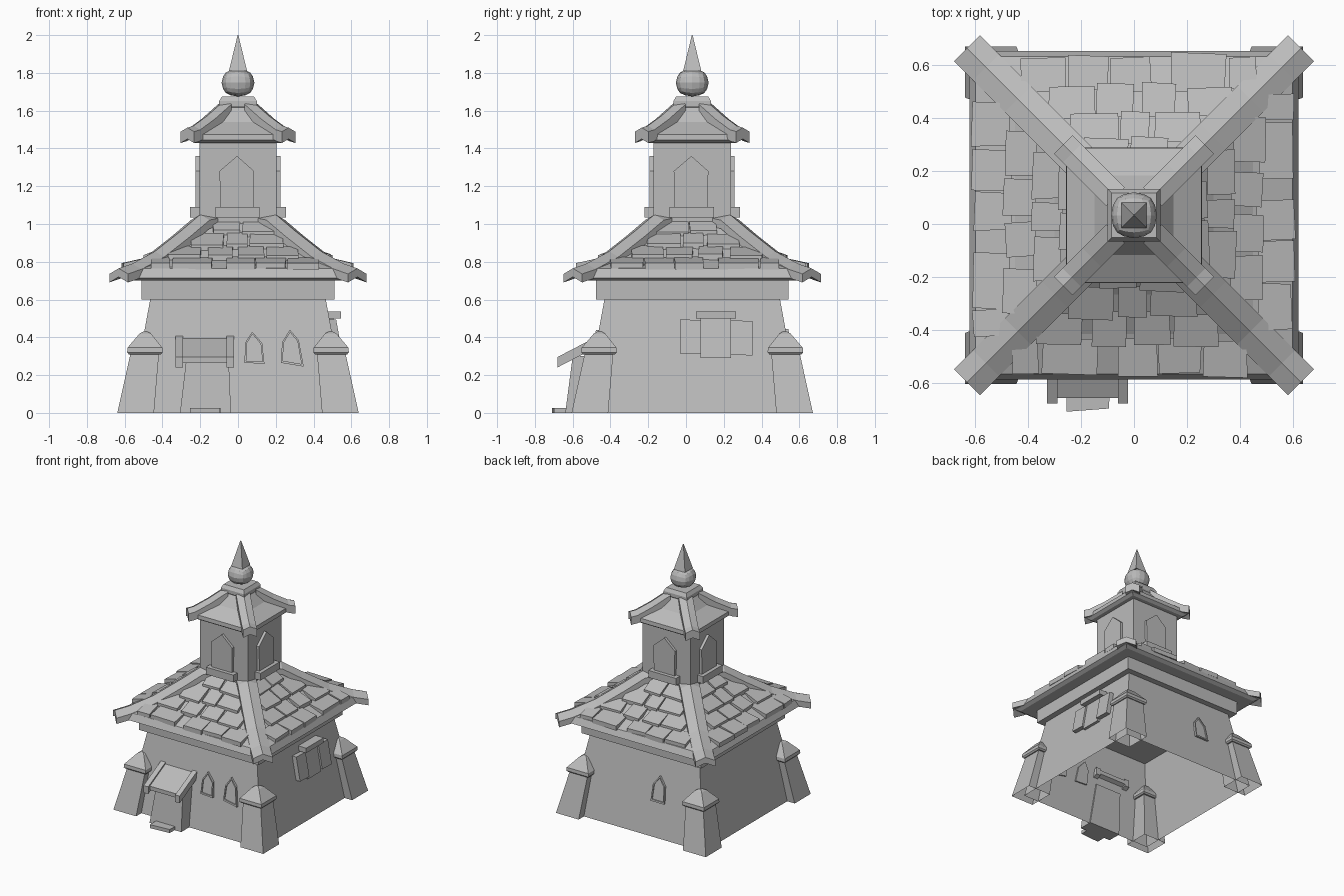
import bpy, bmesh, math, random
from mathutils import Vector

if "Cube" in bpy.data.objects:
    bpy.data.objects.remove(bpy.data.objects["Cube"])

random.seed(4)
CY = 0.033  # building axis in y
stone = bpy.data.materials.new("grey stone")
stone.diffuse_color = (0.5, 0.5, 0.5, 1)
stone.use_nodes = True
stone.node_tree.nodes["Principled BSDF"].inputs["Base Color"].default_value = stone.diffuse_color


def finish(name, bm):
    bmesh.ops.recalc_face_normals(bm, faces=bm.faces)
    me = bpy.data.meshes.new(name)
    bm.to_mesh(me)
    bm.free()
    me.materials.append(stone)
    ob = bpy.data.objects.new(name, me)
    bpy.context.collection.objects.link(ob)
    return ob


def loft(bm, rings, cap0=True, cap1=True):
    """Skin a list of closed point loops."""
    loops = [[bm.verts.new(p) for p in r] for r in rings]
    n = len(loops[0])
    for a, b in zip(loops, loops[1:]):
        for i in range(n):
            j = (i + 1) % n
            bm.faces.new((a[i], a[j], b[j], b[i]))
    if cap0:
        bm.faces.new(loops[0][::-1])
    if cap1:
        bm.faces.new(loops[-1])


def square(h, z, cx=0, cy=CY):
    return [(cx - h, cy - h, z), (cx + h, cy - h, z), (cx + h, cy + h, z), (cx - h, cy + h, z)]


def stack(name, profile, cap0=True, cap1=True):
    bm = bmesh.new()
    loft(bm, [square(h, z) for h, z in profile], cap0, cap1)
    return finish(name, bm)


def side(k, u, d, z):
    """Point at u along side k, d out from the axis (0 front, 1 right, 2 back, 3 left)."""
    a = k * math.pi / 2
    c, s = math.cos(a), math.sin(a)
    return (u * c + d * s, u * s - d * c + CY, z)


def plate(bm, k, outline, back, front):
    """Extrude a (u, z) outline between two depths, given as functions of z."""
    loft(bm, [[side(k, u, f(z), z) for u, z in outline] for f in (back, front)])


def box(bm, k, u0, u1, d0, d1, z0, z1):
    plate(bm, k, [(u0, z0), (u1, z0), (u1, z1), (u0, z1)], lambda z: d0, lambda z: d1)


def wall_d(z):
    return 0.575 - 0.183 * z


def interp(profile, h):
    for (h0, z0), (h1, z1) in zip(profile, profile[1:]):
        if h0 >= h >= h1:
            return z0 + (z1 - z0) * (h0 - h) / (h0 - h1)
    return profile[-1][1]


# walls, open at the ground, and the band under the eaves
stack("walls", [(0.575, 0), (0.465, 0.6)], cap0=False)
stack("wall_band", [(0.51, 0.6), (0.51, 0.71)])

# main roof
slope = [(0.60, 0.765), (0.45, 0.825), (0.30, 0.92), (0.19, 1.015)]
stack("main_roof", [(0.595, 0.70), (0.622, 0.715)] + slope)

# tower, its roof and the finial
stack("tower", [(0.205, 0.95), (0.205, 1.46)])
stack("tower_roof", [(0.235, 1.43), (0.257, 1.445), (0.255, 1.475), (0.15, 1.54), (0.085, 1.63)])
stack("collar", [(0.09, 1.61), (0.1, 1.625), (0.1, 1.65), (0.085, 1.675)])
stack("spike", [(0.048, 1.81), (0.002, 2.0)])

bm = bmesh.new()
bmesh.ops.create_cube(bm, size=2)
bmesh.ops.subdivide_edges(bm, edges=bm.edges[:], cuts=3, use_grid_fill=True)
for v in bm.verts:
    p = v.co.normalized().lerp(v.co, 0.12)
    v.co = Vector((p.x * 0.087, p.y * 0.087 + CY, p.z * 0.073 + 1.748))
finish("finial_ball", bm)


# hip ridges with a folded section
def ridges(name, path, w, t):
    bm = bmesh.new()
    for sx in (-1, 1):
        for sy in (-1, 1):
            rings = []
            for h, z in path:
                q = w * 0.7071
                drop = w * 0.42
                sec = [(-q, z - drop), (0, z), (q, z - drop), (q, z - drop - t), (0, z - t), (-q, z - drop - t)]
                rings.append([(sx * (h + o), sy * (h - o) + CY, zz) for o, zz in sec])
            loft(bm, rings)
    finish(name, bm)


ridges("main_ridges", [(0.632, 0.765), (0.56, 0.79), (0.44, 0.855), (0.30, 0.965), (0.20, 1.05), (0.13, 1.065)], 0.07, 0.045)
ridges("tower_ridges", [(0.268, 1.51), (0.235, 1.52), (0.16, 1.575), (0.07, 1.655)], 0.05, 0.06)

# roof tiles: outer and inner distance of each row, then spans along the row
rows = [
    (0.605, 0.47, [(-0.46, -0.36), (-0.35, -0.14), (-0.06, 0.09), (0.095, 0.25), (0.26, 0.43)]),
    (0.49, 0.37, [(-0.37, -0.2), (-0.16, -0.03), (0.0, 0.14), (0.15, 0.32)]),
    (0.385, 0.27, [(-0.25, -0.08), (-0.06, 0.05), (0.06, 0.24)]),
    (0.285, 0.2, [(-0.13, 0.01), (0.02, 0.19)]),
]
bm = bmesh.new()
for k in range(4):
    m = -1 if k % 2 else 1
    for d0, d1, spans in rows:
        for a, b in spans:
            a, b = sorted((a * m, b * m))
            j = [random.uniform(-0.008, 0.008) for _ in range(4)]
            outer, inner = d0 + j[0], d1 + j[1]
            zo, zi = interp(slope, min(outer, 0.6)), interp(slope, inner)
            top = [(a, outer, zo + 0.028), (b, outer + j[2], zo + 0.028), (b + j[3], inner, zi + 0.008), (a + j[2], inner, zi + 0.008)]
            loft(bm, [[side(k, u, d, z - 0.035) for u, d, z in top], [side(k, *p) for p in top]])
finish("roof_tiles", bm)

# corner buttresses, open at the ground, with pointed caps
bm = bmesh.new()
caps = bmesh.new()
for sx in (-1, 1):
    for sy in (-1, 1):
        def ring(c, h, z):
            return square(h, z, sx * c, sy * c + CY)
        loft(bm, [ring(0.542, 0.097, 0), ring(0.493, 0.075, 0.32)], cap0=False)
        loft(caps, [ring(0.493, 0.085, 0.31), ring(0.493, 0.094, 0.32), ring(0.493, 0.092, 0.345),
                    ring(0.491, 0.03, 0.42), ring(0.491, 0.012, 0.43)])
finish("buttresses", bm)
finish("buttress_caps", caps)

# tower windows with sills
bm = bmesh.new()
sills = bmesh.new()
for k in range(4):
    outline = [(-0.093, 1.09), (0.083, 1.09), (0.085, 1.28), (-0.005, 1.36), (-0.098, 1.28)]
    plate(bm, k, outline, lambda z: 0.19, lambda z: 0.225)
    box(sills, k, -0.12, 0.115, 0.19, 0.253, 1.035, 1.09)
finish("tower_windows", bm)
finish("tower_sills", sills)

# pointed wall windows: raised frame with a recessed pane
bm = bmesh.new()
for k, pts in [
    (0, [(0.035, 0.265), (0.14, 0.26), (0.128, 0.37), (0.075, 0.43), (0.037, 0.37)]),
    (0, [(0.228, 0.265), (0.348, 0.245), (0.322, 0.385), (0.275, 0.44), (0.233, 0.375)]),
    (2, [(0.10, 0.255), (0.215, 0.255), (0.205, 0.38), (0.155, 0.445), (0.105, 0.38)]),
]:
    cu = sum(p[0] for p in pts) / 5
    cz = sum(p[1] for p in pts) / 5
    inner = [(cu + (u - cu) * 0.82, cz + (z - cz) * 0.86) for u, z in pts]
    loft(bm, [[side(k, u, wall_d(z) + o, z) for u, z in line]
              for line, o in ((pts, -0.01), (pts, 0.015), (inner, 0.015), (inner, 0.006))])
finish("wall_windows", bm)

# shuttered window on the right wall
bm = bmesh.new()
plate(bm, 1, [(0.045, 0.29), (0.205, 0.29), (0.205, 0.51), (0.045, 0.51)],
      lambda z: wall_d(z) - 0.01, lambda z: wall_d(z) + 0.022)
finish("side_window", bm)
bm = bmesh.new()
for u0, u1, z0, z1 in [(-0.065, 0.047, 0.315, 0.495), (0.203, 0.318, 0.308, 0.49)]:
    plate(bm, 1, [(u0, z0), (u1, z0 - 0.004), (u1, z1 - 0.004), (u0, z1)],
          lambda z: wall_d(z) - 0.01, lambda z: wall_d(z) + 0.035)
finish("shutters", bm)
bm = bmesh.new()
box(bm, 1, 0.02, 0.232, 0.46, 0.545, 0.5, 0.538)
finish("window_lintel", bm)

# doorway, lean-to canopy with side rails, and step
bm = bmesh.new()
plate(bm, 0, [(-0.307, 0), (-0.037, 0), (-0.05, 0.3), (-0.272, 0.3)],
      lambda z: wall_d(z) - 0.01, lambda z: 0.672 - 0.13 * z)
finish("doorway", bm)


def lean_to(bm, u0, u1, d1, lift, t):
    line = [(0.48, 0.405 + lift), (d1, 0.405 + lift - (d1 - 0.48) * 0.52)]
    sec = line + [(d, z - t) for d, z in reversed(line)]
    loft(bm, [[side(0, u, d, z) for d, z in sec] for u in (u0, u1)])


bm = bmesh.new()
lean_to(bm, -0.3, -0.05, 0.692, 0, 0.03)
finish("canopy", bm)
bm = bmesh.new()
lean_to(bm, -0.33, -0.29, 0.712, 0.012, 0.055)
lean_to(bm, -0.06, -0.022, 0.712, 0.012, 0.055)
finish("canopy_rails", bm)
bm = bmesh.new()
loft(bm, [[(-0.255, -0.71, z), (-0.095, -0.698, z), (-0.09, -0.6, z), (-0.255, -0.6, z)] for z in (0, 0.027)])
finish("step", bm)
